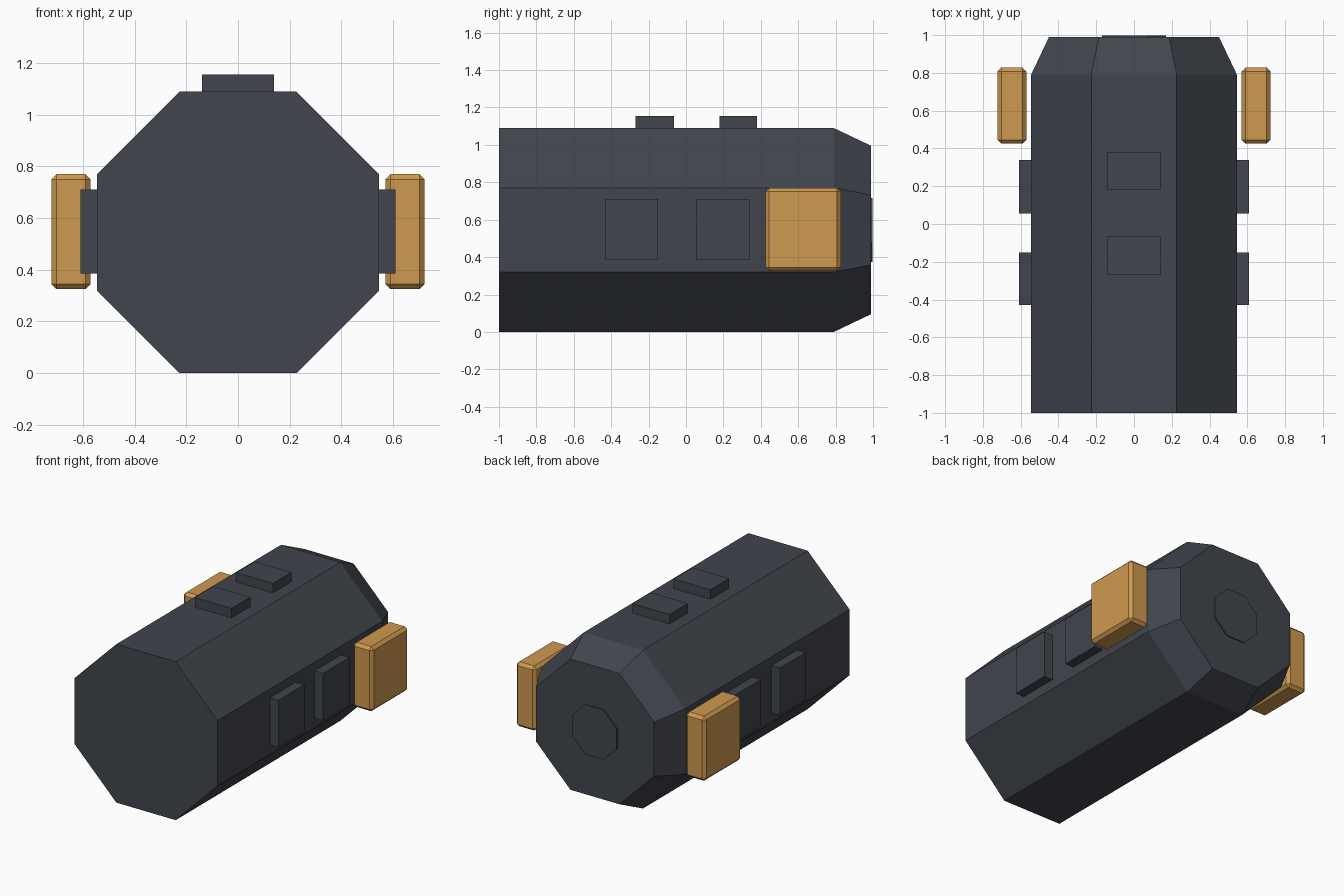
import bpy, bmesh, math
from mathutils import Vector

cube = bpy.data.objects.get("Cube")
if cube:
    bpy.data.objects.remove(cube, do_unlink=True)


def material(name, rgb):
    m = bpy.data.materials.new(name)
    m.use_nodes = True
    m.diffuse_color = (*rgb, 1)
    m.node_tree.nodes["Principled BSDF"].inputs["Base Color"].default_value = (*rgb, 1)
    return m


GREY = material("dark slate grey", (0.052, 0.060, 0.074))
GOLD = material("amber", (0.62, 0.32, 0.08))
CENTRE_Z = 0.545


def add(name, bm, mat):
    bmesh.ops.recalc_face_normals(bm, faces=bm.faces)
    mesh = bpy.data.meshes.new(name)
    bm.to_mesh(mesh)
    bm.free()
    mesh.materials.append(mat)
    obj = bpy.data.objects.new(name, mesh)
    bpy.context.collection.objects.link(obj)
    return obj


def octagon_loft(name, stations, mat):
    """Octagonal body along y from (y, half width across flats) stations."""
    bm = bmesh.new()
    rings = []
    for y, apothem in stations:
        r = apothem / math.cos(math.pi / 8)
        angles = [math.pi / 8 + i * math.pi / 4 for i in range(8)]
        rings.append([bm.verts.new((r * math.cos(a), y, CENTRE_Z + r * math.sin(a)))
                      for a in angles])
    for a, b in zip(rings, rings[1:]):
        for i in range(8):
            j = (i + 1) % 8
            bm.faces.new((a[i], a[j], b[j], b[i]))
    bm.faces.new(rings[0])
    bm.faces.new(rings[-1])
    return add(name, bm, mat)


def box(name, low, high, mat, bevel=0):
    low, high = Vector(low), Vector(high)
    bm = bmesh.new()
    bmesh.ops.create_cube(bm, size=1)
    bmesh.ops.scale(bm, vec=high - low, verts=bm.verts)
    bmesh.ops.translate(bm, vec=(low + high) / 2, verts=bm.verts)
    obj = add(name, bm, mat)
    if bevel:
        mod = obj.modifiers.new("edge chamfer", "BEVEL")
        mod.width = bevel
        mod.segments = 1
    return obj


# Hull with tapered rear, and the rear cap plate
octagon_loft("hull", [(-1, 0.545), (0.79, 0.545), (0.99, 0.45)], GREY)
octagon_loft("rear_cap", [(0.98, 0.17), (0.998, 0.17)], GREY)

# Raised pads on the roof
for name, y0, y1 in (("front", -0.27, -0.065), ("rear", 0.18, 0.38)):
    box(f"{name}_roof_pad", (-0.14, y0, 1.05), (0.14, y1, 1.155), GREY)

# Side pads and floating side blocks
for side, s in (("left", 1), ("right", -1)):
    for name, y0, y1 in (("front", -0.43, -0.15), ("rear", 0.055, 0.34)):
        xs = sorted((s * 0.5, s * 0.61))
        box(f"{side}_{name}_side_pad", (xs[0], y0, 0.385), (xs[1], y1, 0.71), GREY)
    xs = sorted((s * 0.57, s * 0.722))
    box(f"{side}_side_block", (xs[0], 0.425, 0.325), (xs[1], 0.828, 0.77), GOLD, 0.02)
